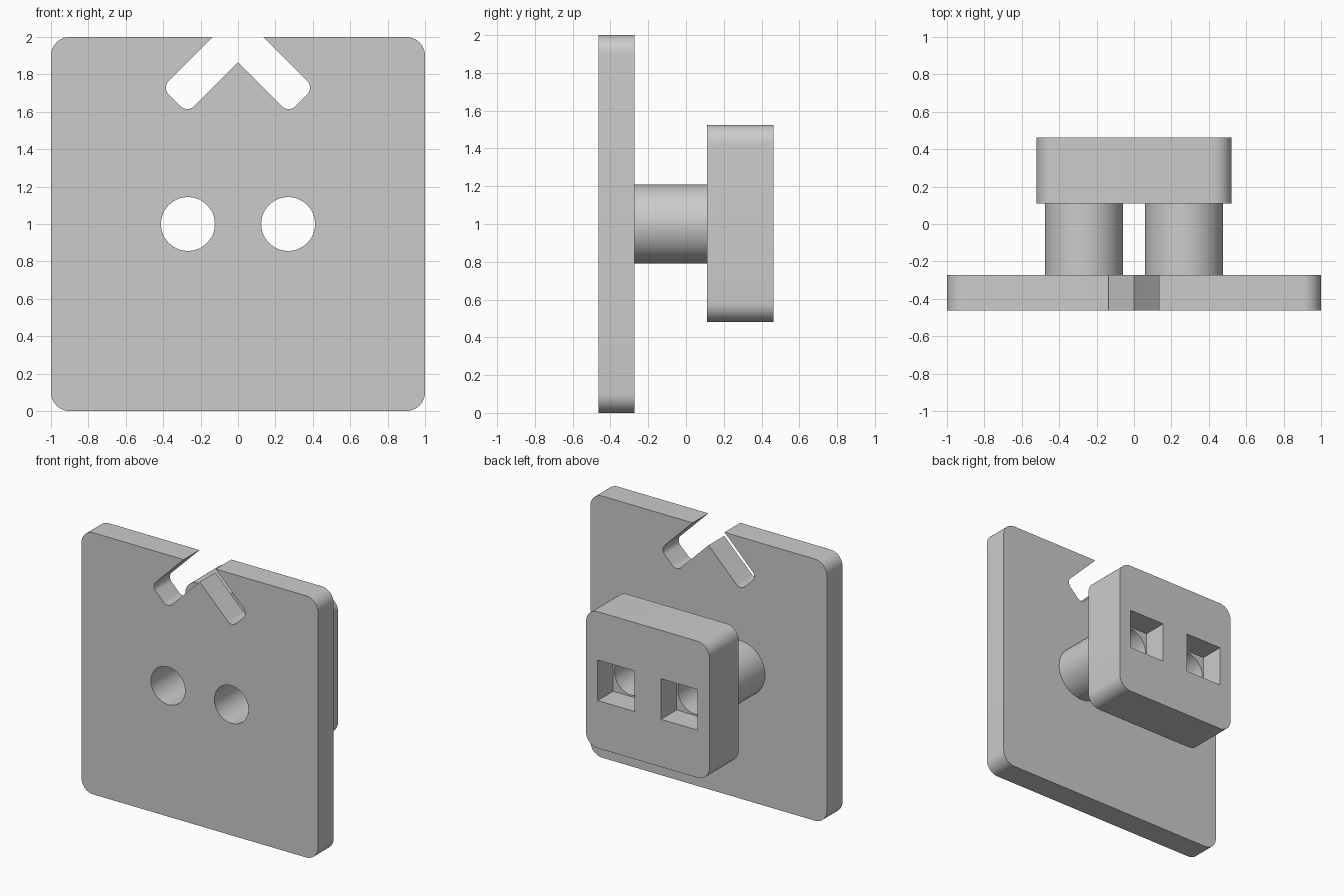
import bpy, bmesh, math
from mathutils import Vector

if "Cube" in bpy.data.objects:
    bpy.data.objects.remove(bpy.data.objects["Cube"])

grey = bpy.data.materials.new("light grey")
grey.diffuse_color = (0.6, 0.6, 0.6, 1)
grey.use_nodes = True
grey.node_tree.nodes["Principled BSDF"].inputs["Base Color"].default_value = grey.diffuse_color

# depth stations, front to back
FRONT, PLATE_BACK, BLOCK_FRONT, POCKET_FLOOR, BACK = -0.4625, -0.2725, 0.11, 0.275, 0.4625
HOLE_X, BORE_R, TUBE_R = 0.268, 0.144, 0.209


def circle(cx, cz, r, n=48):
    return [Vector((cx + r * math.cos(2 * math.pi * i / n),
                    cz + r * math.sin(2 * math.pi * i / n))) for i in range(n)]


def rounded(corners, steps=10):
    """Closed outline from (x, z, fillet radius) corners."""
    out, n = [], len(corners)
    for i, (x, z, r) in enumerate(corners):
        p = Vector((x, z))
        if r == 0:
            out.append(p)
            continue
        u = (Vector(corners[i - 1][:2]) - p).normalized()
        v = (Vector(corners[(i + 1) % n][:2]) - p).normalized()
        half = u.angle(v) / 2
        c = p + (u + v).normalized() * r / math.sin(half)
        t = r / math.tan(half)
        d0, d1 = (p + u * t - c) / r, (p + v * t - c) / r
        sweep = math.pi - 2 * half
        for k in range(steps + 1):
            f = k / steps
            d = (d0 * math.sin((1 - f) * sweep) + d1 * math.sin(f * sweep)) / math.sin(sweep)
            out.append(c + d * r)
    return out


def box(cx, cz, hw, hh, r=0):
    return rounded([(cx + sx * hw, cz + sz * hh, r)
                    for sx, sz in ((-1, -1), (1, -1), (1, 1), (-1, 1))])


def sheet(bm, y, *loops):
    """Flat face at depth y; loops after the first are holes."""
    edges = []
    for loop in loops:
        vs = [bm.verts.new((p.x, y, p.y)) for p in loop]
        edges += [bm.edges.new((vs[i - 1], vs[i])) for i in range(len(vs))]
    bmesh.ops.triangle_fill(bm, use_beauty=True, use_dissolve=False,
                            edges=edges, normal=(0, 1, 0))


def wall(bm, loop, *ys):
    """Side wall following a loop through the given depths."""
    rings = [[bm.verts.new((p.x, y, p.y)) for p in loop] for y in ys]
    for a, b in zip(rings, rings[1:]):
        for i in range(len(loop)):
            bm.faces.new((a[i - 1], a[i], b[i], b[i - 1]))


def finish(name, bm):
    bmesh.ops.remove_doubles(bm, verts=bm.verts, dist=1e-5)
    bmesh.ops.recalc_face_normals(bm, faces=bm.faces)
    mesh = bpy.data.meshes.new(name)
    bm.to_mesh(mesh)
    bm.free()
    mesh.materials.append(grey)
    ob = bpy.data.objects.new(name, mesh)
    bpy.context.collection.objects.link(ob)
    bpy.ops.object.select_all(action='DESELECT')
    ob.select_set(True)
    bpy.context.view_layer.objects.active = ob
    bpy.ops.object.shade_smooth_by_angle(angle=math.radians(30))


bores = [circle(s * HOLE_X, 1, BORE_R) for s in (-1, 1)]
tubes = [circle(s * HOLE_X, 1, TUBE_R) for s in (-1, 1)]
pockets = [box(s * HOLE_X, 1, 0.155, 0.155) for s in (-1, 1)]

# face plate with chevron notch, its bores run on to the pocket floors
arm = [(1, 0, 0.1), (1, 2, 0.1), (0.135, 2, 0), (0.406, 1.729, 0.05), (0.271, 1.594, 0.05)]
outline = rounded(arm + [(0, 1.865, 0)] + [(-x, z, r) for x, z, r in reversed(arm)])
bm = bmesh.new()
sheet(bm, FRONT, outline, *bores)
sheet(bm, PLATE_BACK, outline, *tubes)
wall(bm, outline, FRONT, PLATE_BACK)
for b in bores:
    wall(bm, b, FRONT, POCKET_FLOOR)
finish("face_plate", bm)

# outer skins of the two connecting tubes
for side, t in zip(("left", "right"), tubes):
    bm = bmesh.new()
    wall(bm, t, PLATE_BACK, BLOCK_FRONT)
    finish(side + "_tube", bm)

# rear block with two square pockets
rim = box(0, 1.003, 0.522, 0.522, 0.1)
bm = bmesh.new()
sheet(bm, BLOCK_FRONT, rim, *tubes)
sheet(bm, BACK, rim, *pockets)
wall(bm, rim, BLOCK_FRONT, BACK)
for p, b in zip(pockets, bores):
    wall(bm, p, POCKET_FLOOR, BACK)
    sheet(bm, POCKET_FLOOR, p, b)
finish("rear_block", bm)
